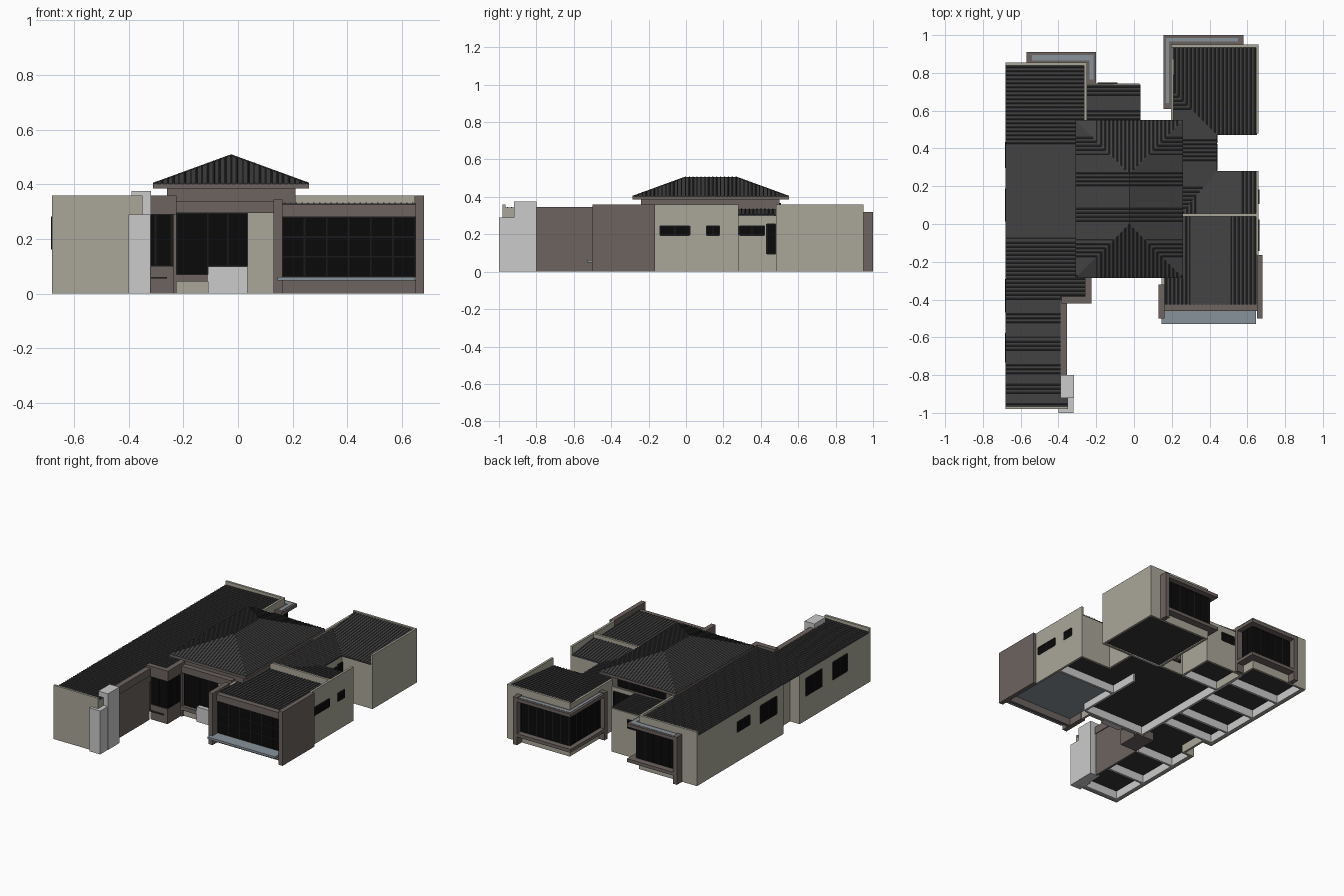
import bpy, bmesh


def material(name, rgb):
    m = bpy.data.materials.new(name)
    m.diffuse_color = (*rgb, 1)
    return m


OLIVE = material("olive_plaster", (0.40, 0.385, 0.315))
BROWN = material("brown_plaster", (0.15, 0.125, 0.115))
STONE = material("light_grey", (0.55, 0.55, 0.55))
ROOF = material("dark_roofing", (0.055, 0.055, 0.055))
FLOOR = material("dark_floor", (0.035, 0.035, 0.035))
GLASS = material("dark_glass", (0.003, 0.003, 0.003))
FRAME = material("window_frame", (0.010, 0.010, 0.010))
BLUE = material("blue_grey_slab", (0.25, 0.29, 0.33))


def finish(name, bm, mat):
    bmesh.ops.recalc_face_normals(bm, faces=bm.faces)
    me = bpy.data.meshes.new(name)
    bm.to_mesh(me)
    bm.free()
    me.materials.append(mat)
    ob = bpy.data.objects.new(name, me)
    bpy.context.collection.objects.link(ob)
    return ob


def prism(bm, bottom, top):
    """Closed solid between two matching rings of points."""
    b = [bm.verts.new(p) for p in bottom]
    t = [bm.verts.new(p) for p in top]
    bm.faces.new(b[::-1])
    bm.faces.new(t)
    for i in range(len(b)):
        j = (i + 1) % len(b)
        bm.faces.new((b[i], b[j], t[j], t[i]))


def boxes(name, mat, *items):
    """Each item is x0, x1, y0, y1, z0, z1."""
    bm = bmesh.new()
    for x0, x1, y0, y1, z0, z1 in items:
        ring = rect(x0, x1, y0, y1)
        prism(bm, [(*p, z0) for p in ring], [(*p, z1) for p in ring])
    return finish(name, bm, mat)


def window(name, axis, pos, u0, u1, z0, z1, cols=1, rows=1):
    """Glazed panel across 'axis' at pos, with a frame and glazing bars."""
    def slab(a, b, c, d, t):
        if axis == "x":
            return (pos - t, pos + t, a, b, c, d)
        return (a, b, pos - t, pos + t, c, d)
    boxes(name + "_glass", GLASS, slab(u0, u1, z0, z1, 0.005))
    w, bars = 0.003, []
    for i in range(cols + 1):
        u = u0 + (u1 - u0) * i / cols
        bars.append(slab(u - w, u + w, z0, z1, 0.007))
    for i in range(rows + 1):
        z = z0 + (z1 - z0) * i / rows
        bars.append(slab(u0, u1, z - w, z + w, 0.007))
    boxes(name + "_frame", FRAME, *bars)


def roof(name, poly, height, along, pitch=0.021):
    """Sloping sheet over a convex outline with raised ribs running along an axis."""
    bm = bmesh.new()
    prism(bm, [(x, y, height(x, y) - 0.008) for x, y in poly],
          [(x, y, height(x, y)) for x, y in poly])
    k = 1 if along == "x" else 0
    lo, hi = min(p[k] for p in poly), max(p[k] for p in poly)
    n = max(1, round((hi - lo) / pitch))
    for i in range(n):
        t = lo + (hi - lo) * (i + 0.5) / n
        cuts = []
        for p, q in zip(poly, poly[1:] + poly[:1]):
            if (p[k] - t) * (q[k] - t) < 0:
                f = (t - p[k]) / (q[k] - p[k])
                cuts.append(p[1 - k] + f * (q[1 - k] - p[1 - k]))
        ends = []
        for u in (min(cuts), max(cuts)):
            ring = []
            for off, lift in ((-0.004, -0.002), (0.004, -0.002), (0.002, 0.004), (-0.002, 0.004)):
                x, y = (u, t + off) if k else (t + off, u)
                ring.append((x, y, height(x, y) + lift))
            ends.append(ring)
        prism(bm, *ends)
    return finish(name, bm, ROOF)


def rect(x0, x1, y0, y1):
    return [(x0, y0), (x1, y0), (x1, y1), (x0, y1)]


# Left wing walls, with the side recess
boxes("left_wing_walls", OLIVE,
      (-0.68, -0.665, -0.97, -0.23, 0, 0.33), (-0.68, -0.665, -0.06, 0.84, 0, 0.33),
      (-0.61, -0.595, -0.245, -0.045, 0, 0.33), (-0.67, -0.60, -0.245, -0.23, 0, 0.33),
      (-0.67, -0.60, -0.06, -0.045, 0, 0.33), (-0.68, -0.35, -0.98, -0.965, 0, 0.36),
      (-0.365, -0.35, -0.97, -0.80, 0, 0.34),
      (-0.68, -0.25, 0.84, 0.855, 0, 0.36), (-0.265, -0.25, 0.50, 0.85, 0, 0.36))
boxes("left_wing_brown_wall", BROWN,
      (-0.375, -0.36, -0.80, -0.42, 0, 0.295), (-0.39, -0.355, -0.80, -0.40, 0.295, 0.345))
boxes("chimney", STONE, (-0.40, -0.32, -1.0, -0.90, 0, 0.29), (-0.39, -0.318, -0.92, -0.80, 0, 0.375))

wing_z = lambda x, y: 0.336 + 0.018 * (x + 0.68)
roof("left_wing_roof_front", rect(-0.68, -0.352, -0.965, -0.80), wing_z, "x")
roof("left_wing_roof_centre", rect(-0.68, -0.388, -0.80, -0.385), wing_z, "x")
roof("left_wing_roof_back", rect(-0.68, -0.26, -0.385, 0.84), wing_z, "x")
roof("middle_back_roof", rect(-0.25, 0.035, 0.50, 0.738), lambda x, y: 0.305 - 0.05 * (x + 0.25), "x")
for i, (y0, y1, z0, z1) in enumerate([(0.30, 0.43, 0.20, 0.265), (0.015, 0.185, 0.165, 0.28),
                                      (-0.465, -0.295, 0.165, 0.28), (-0.73, -0.58, 0.165, 0.28)]):
    window(f"left_side_window_{i}", "x", -0.677, y0, y1, z0, z1, 2)

# Middle back room
boxes("middle_back_walls", OLIVE, (-0.25, 0.03, 0.73, 0.745, 0, 0.29),
      (0.015, 0.03, 0.5, 0.745, 0, 0.285), (0.03, 0.21, 0.49, 0.505, 0, 0.30))
window("middle_back_window", "y", 0.742, -0.19, -0.09, 0.19, 0.245, 2)
window("back_door", "y", 0.505, 0.05, 0.18, 0.08, 0.27, 2)

# Raised centre with hipped roof
boxes("raised_centre", BROWN, (-0.26, 0.21, -0.24, 0.50, 0.295, 0.39))
boxes("hip_fascia", BROWN, (-0.31, 0.26, -0.285, 0.55, 0.385, 0.402))
window("clerestory", "y", 0.50, -0.20, 0.15, 0.315, 0.365, 4)
X0, X1, Y0, Y1, C, K = -0.31, 0.26, -0.285, 0.55, -0.025, 0.365
RA, RB = (C, 0.0), (C, 0.265)
roof("hip_left", [(X0, Y0), RA, RB, (X0, Y1)], lambda x, y: 0.402 + K * (x - X0), "x")
roof("hip_right", [(X1, Y0), (X1, Y1), RB, RA], lambda x, y: 0.402 + K * (X1 - x), "x")
roof("hip_front", [(X0, Y0), (X1, Y0), RA], lambda x, y: 0.402 + K * (y - Y0), "y")
roof("hip_back", [(X1, Y1), (X0, Y1), RB], lambda x, y: 0.402 + K * (Y1 - y), "y")

# Entrance bay and front door wall
boxes("entrance_bay", BROWN, (-0.385, -0.225, -0.42, -0.385, 0.29, 0.36),
      (-0.26, -0.225, -0.385, -0.24, 0.29, 0.36),
      (-0.36, -0.235, -0.41, -0.24, 0, 0.10), (-0.25, -0.225, -0.27, -0.24, 0, 0.30),
      (-0.225, 0.145, -0.275, -0.24, 0.295, 0.34))
window("bay_front_window", "y", -0.40, -0.36, -0.243, 0.10, 0.29, 2)
window("bay_side_window", "x", -0.243, -0.40, -0.26, 0.10, 0.29, 2)
boxes("entrance_walls", OLIVE, (0.035, 0.145, -0.26, -0.24, 0, 0.295),
      (-0.225, -0.11, -0.255, -0.24, 0, 0.05))
boxes("entrance_sill", BROWN, (-0.225, -0.11, -0.275, -0.24, 0.045, 0.07))
window("entrance_side_glass", "y", -0.245, -0.225, -0.11, 0.07, 0.295, 1)
window("front_door", "y", -0.245, -0.11, 0.035, 0.10, 0.295, 2)
boxes("front_step", STONE, (-0.11, 0.035, -0.28, -0.24, 0, 0.10))

# Front right room
boxes("front_room_brown", BROWN, (0.65, 0.68, -0.50, -0.165, 0, 0.36),
      (0.13, 0.162, -0.50, -0.32, 0, 0.345), (0.16, 0.65, -0.46, -0.42, 0.28, 0.326),
      (0.16, 0.65, -0.45, -0.43, 0, 0.05))
boxes("front_room_olive", OLIVE, (0.145, 0.16, -0.32, -0.24, 0, 0.325),
      (0.645, 0.66, -0.165, 0.28, 0, 0.36), (0.205, 0.65, 0.04, 0.055, 0.27, 0.36),
      (0.43, 0.65, 0.265, 0.28, 0, 0.297))
boxes("front_room_slab", BLUE, (0.145, 0.645, -0.53, 0.04, 0.048, 0.062))
window("front_room_window", "y", -0.44, 0.162, 0.648, 0.062, 0.28, 6, 3)
roof("front_room_roof", rect(0.16, 0.65, -0.425, 0.04),
     lambda x, y: 0.33 - 0.03 * (y + 0.425), "y")
for i, (y0, y1) in enumerate([(-0.14, 0.02), (0.11, 0.18)]):
    window(f"right_side_window_{i}", "x", 0.658, y0, y1, 0.195, 0.245, 2)

# Courtyard roofs drain towards the open court on the right
S, E = 0.12, 0.305
roof("court_front_roof", [(0.25, 0.055), (0.65, 0.055), (0.65, 0.28), (0.44, 0.28)],
     lambda x, y: E + S * (0.28 - y), "y")
roof("court_link_roof", [(0.205, 0.055), (0.25, 0.055), (0.44, 0.28), (0.44, 0.47), (0.205, 0.705)],
     lambda x, y: E + S * (0.44 - x), "x")
roof("court_back_roof", [(0.44, 0.47), (0.65, 0.47), (0.65, 0.94), (0.205, 0.94), (0.205, 0.705)],
     lambda x, y: E + 0.1 * (y - 0.47), "y")
boxes("court_walls", OLIVE, (0.42, 0.435, 0.27, 0.49, 0, 0.297), (0.43, 0.65, 0.48, 0.495, 0, 0.297))
window("court_window", "x", 0.435, 0.285, 0.42, 0.195, 0.245, 2)
window("court_door", "x", 0.435, 0.432, 0.478, 0.095, 0.255)

# Back right room
boxes("back_room_walls", OLIVE, (0.645, 0.66, 0.48, 0.95, 0, 0.36),
      (0.195, 0.66, 0.935, 0.95, 0, 0.36), (0.195, 0.21, 0.50, 0.95, 0, 0.345))

# Corner window surrounds on the back: canopy, sill and end columns
for name, long, short, cols in [
        ("back_room_bay", (0.155, 0.58, 0.95, 1.0), (0.155, 0.20, 0.61, 1.0),
         [(0.55, 0.58, 0.945, 1.0), (0.155, 0.20, 0.61, 0.64)]),
        ("left_wing_bay", (-0.57, -0.20, 0.85, 0.91), (-0.25, -0.20, 0.745, 0.91),
         [(-0.57, -0.54, 0.85, 0.91), (-0.25, -0.20, 0.745, 0.765)])]:
    boxes(name + "_surround", BROWN, *[(*p, z, z + 0.022) for p in (long, short) for z in (0.055, 0.29)],
          *[(*c, 0, 0.318) for c in cols])
    g = 0.015
    boxes(name + "_canopy_top", BLUE, *[(p[0] + g, p[1] - g, p[2] + g, p[3] - g, 0.305, 0.314)
                                        for p in (long, short)])
window("back_room_bay_rear", "y", 0.955, 0.197, 0.55, 0.077, 0.29, 6)
window("back_room_bay_side", "x", 0.193, 0.64, 0.955, 0.077, 0.29, 5)
window("left_wing_bay_rear", "y", 0.862, -0.54, -0.245, 0.077, 0.29, 5)
window("left_wing_bay_side", "x", -0.243, 0.765, 0.862, 0.077, 0.29, 2)

# Raised floors and the foundation walls seen from below
F = 0.055
boxes("floors", FLOOR, *[(*f, F, F + 0.006) for f in [
    (-0.665, -0.375, -0.965, -0.42), (-0.665, -0.26, -0.42, -0.245), (-0.60, -0.26, -0.245, -0.045),
    (-0.665, -0.26, -0.045, 0.84), (-0.26, 0.2, -0.24, 0.50), (-0.25, 0.015, 0.50, 0.73),
    (0.2, 0.42, 0.04, 0.50), (0.42, 0.645, 0.04, 0.265)]])
boxes("back_room_floor", FLOOR, (0.21, 0.645, 0.495, 0.935, 0.008, 0.014))
boxes("foundation_walls", STONE,
      *[(-0.665, -0.375 if y < -0.4 else -0.26, y, y + 0.015, 0, F)
        for y in (-0.96, -0.70, -0.42, -0.04, 0.12, 0.36, 0.60)],
      (-0.66, -0.65, -0.96, -0.245, 0, F), (-0.66, -0.65, -0.045, 0.83, 0, F),
      (-0.27, -0.255, -0.24, 0.73, 0, F), (-0.25, 0.2, -0.238, -0.225, 0, F),
      (-0.25, 0.02, 0.49, 0.505, 0, F), (0.2, 0.645, 0.04, 0.055, 0, F),
      (0.2, 0.215, -0.23, 0.25, 0, F), (0.21, 0.42, 0.48, 0.495, 0, F))
